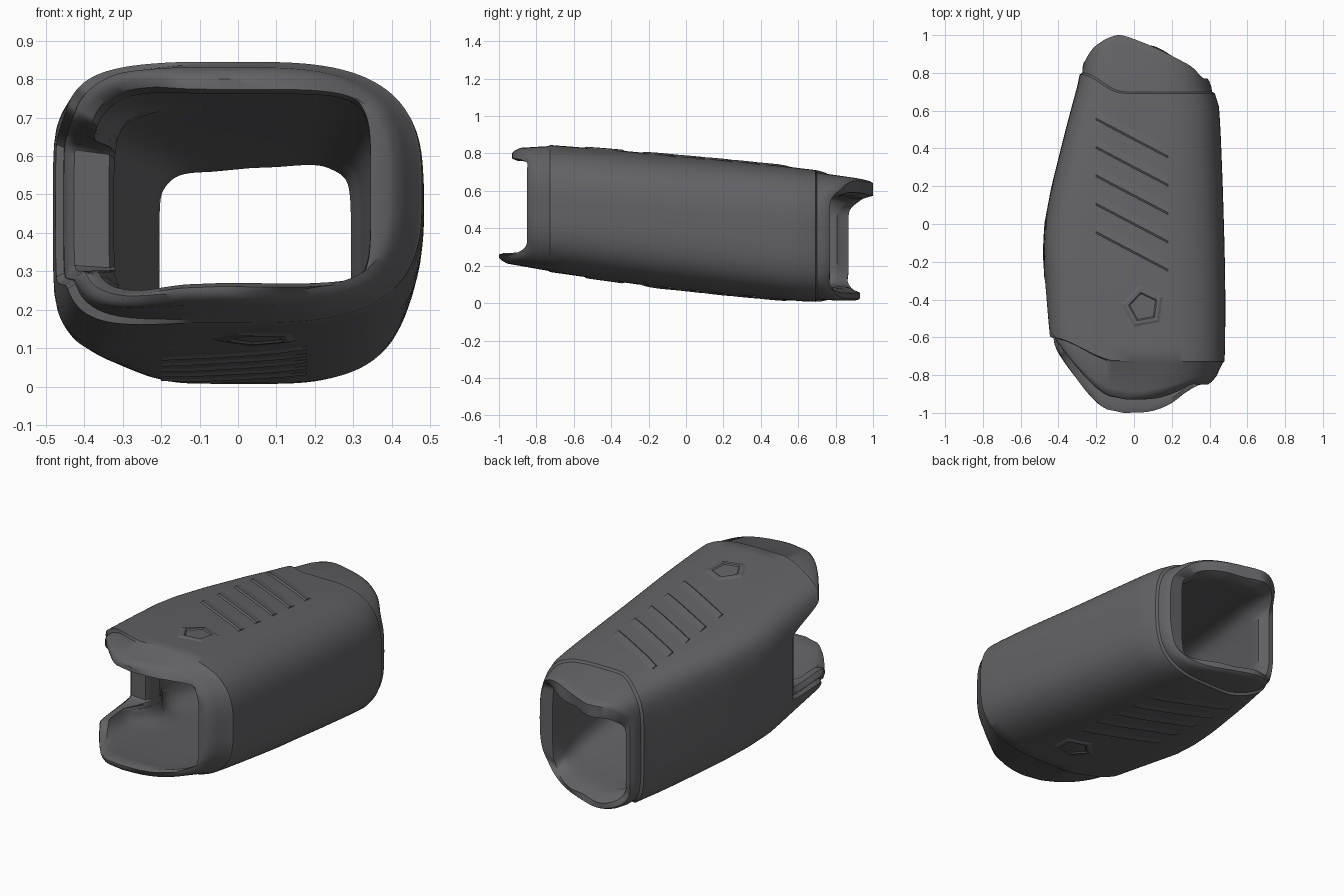
import bpy, bmesh, math

cube = bpy.data.objects.get("Cube")
if cube:
    bpy.data.objects.remove(cube)

grey = bpy.data.materials.new("dark grey rubber")
grey.use_nodes = True
COLOUR = (0.125, 0.125, 0.135, 1)
grey.diffuse_color = COLOUR
grey.node_tree.nodes["Principled BSDF"].inputs["Base Color"].default_value = COLOUR

# Outer size along the sleeve: y, left x, right x, bottom z, top z
STATIONS = [
    (-1.0, -0.42, 0.32, 0.215, 0.82), (-0.85, -0.435, 0.42, 0.185, 0.84),
    (-0.72, -0.45, 0.482, 0.165, 0.845), (-0.4, -0.468, 0.484, 0.12, 0.82),
    (-0.15, -0.483, 0.48, 0.085, 0.797), (0.0, -0.475, 0.476, 0.07, 0.783),
    (0.2, -0.437, 0.47, 0.048, 0.765), (0.5, -0.362, 0.458, 0.02, 0.735),
    (0.62, -0.33, 0.45, 0.01, 0.72), (0.75, -0.295, 0.41, 0.005, 0.705),
    (1.0, -0.25, 0.37, 0.005, 0.66)]
SEGMENTS = 160


def lerp(a, b, t):
    return a + (b - a) * t


def ease(lo, hi, v):
    t = min(1, max(0, (v - lo) / (hi - lo)))
    return t * t * (3 - 2 * t)


def bounds(y):
    y = min(1, max(-1, y))
    for a, b in zip(STATIONS, STATIONS[1:]):
        if y <= b[0]:
            t = (y - a[0]) / (b[0] - a[0])
            return [lerp(p, q, t) for p, q in zip(a[1:], b[1:])]


def squareness(u):
    return 3.0 if u > 0 else 5.2


def unit(angle, n):
    c, s = math.cos(angle), math.sin(angle)
    return (math.copysign(abs(c) ** (2 / n), c), math.copysign(abs(s) ** (2 / n), s))


def outline(angle):
    return unit(angle, squareness(math.cos(angle)))


def place(angle, y, inset, inner=False):
    xl, xr, zb, zt = bounds(y)
    if inner:
        # The left wall thickens into a post just behind its cut-out
        post = ease(-0.5, -0.36, y) * (1 - ease(-0.25, -0.1, y))
        t = (y + 1) / 2
        xl += 0.08 + 0.07 * post + inset
        xr -= lerp(0.09, 0.135, ease(-0.8, 0.5, y)) + inset
        zb += lerp(0.06, 0.085, t) + inset
        zt -= lerp(0.07, 0.12, t) + inset
    else:
        xl, xr, zb, zt = xl + inset, xr - inset, zb + inset, zt - inset
    u, w = unit(angle, 5.5) if inner else outline(angle)
    return ((xl + xr) / 2 + u * (xr - xl) / 2, y, (zb + zt) / 2 + w * (zt - zb) / 2)


def ends(angle):
    """Rounded top and bottom lips, cut back at the two side walls."""
    u, w = outline(angle)
    tip = lerp(-1.0, -0.93, (w + 1) / 2)
    if u > 0:
        front = lerp(-0.85, tip + 0.14 * u * u, ease(0.6, 0.95, abs(w)))
    else:
        front = lerp(-0.36, tip + 0.33 * abs(u) ** 2.3, ease(0.5, 0.7, abs(w)))
    tip = lerp(0.93, 1.0, (w + 1) / 2)
    drop = 0.2 * ((u + 0.45) / 1.45) ** 1.3 if u > -0.45 else 0.3 * (-0.45 - u) ** 2
    side = 0.77 if u > 0 else 0.87
    back = lerp(side, tip - drop, ease(0.5, 0.85, abs(w)))
    return front, back


def finish(bm, name, smooth=True):
    bmesh.ops.recalc_face_normals(bm, faces=bm.faces)
    mesh = bpy.data.meshes.new(name)
    bm.to_mesh(mesh)
    bm.free()
    mesh.materials.append(grey)
    obj = bpy.data.objects.new(name, mesh)
    bpy.context.collection.objects.link(obj)
    if smooth:
        bpy.ops.object.select_all(action='DESELECT')
        obj.select_set(True)
        bpy.context.view_layer.objects.active = obj
        bpy.ops.object.shade_smooth_by_angle(angle=math.radians(40))


# Hollow sleeve: each column runs out along the outside and back along the inside
bm = bmesh.new()
columns = []
for i in range(SEGMENTS):
    a = 2 * math.pi * i / SEGMENTS
    f, b = ends(a)
    u = outline(a)[0]
    step = 0.005 + 0.015 * ease(0, 1, -u)
    seam_f = max(-0.735 + 0.13 * ease(0.2, 1, -u), f + 0.06)
    seam_b = min(0.7 + 0.1 * ease(0.3, 1, -u), b - 0.06)
    path = [(f, step + 0.024), (f + 0.015, step + 0.01), (f + 0.045, step),
            (seam_f, step), (seam_f + 0.008, 0)]
    path += [(lerp(seam_f, seam_b, k / 18), 0) for k in range(1, 18)]
    path += [(seam_b - 0.008, 0), (seam_b, 0.012), (b - 0.045, 0.008),
             (b - 0.015, 0.01), (b, 0.018)]
    column = [bm.verts.new(place(a, y, d)) for y, d in path]
    inside = [(b, -0.035), (b - 0.05, -0.01)]
    inside += [(lerp(b, f, k / 20), 0) for k in range(1, 20)]
    inside += [(f + 0.03, 0), (f, -0.015)]
    column += [bm.verts.new(place(a, y, d, True)) for y, d in inside]
    columns.append(column)
for i, col in enumerate(columns):
    nxt = columns[(i + 1) % SEGMENTS]
    for k in range(len(col)):
        m = (k + 1) % len(col)
        bm.faces.new((col[k], nxt[k], nxt[m], col[m]))
finish(bm, "sleeve")


def surface(x, y, side, lift):
    """Point above the top (side 1) or below the bottom (side -1)."""
    xl, xr, zb, zt = bounds(y)
    u = (x - (xl + xr) / 2) / ((xr - xl) / 2)
    n = squareness(u)
    h = (1 - min(1, abs(u)) ** n) ** (1 / n)
    return (x, y, (zb + zt) / 2 + side * (h * (zt - zb) / 2 + lift))


# Slanted grip ridges, each a wedge that fades into the surface
def grip_ridges(side, name):
    bm = bmesh.new()
    for j in range(5):
        y0 = -0.14 + 0.15 * j
        rows = []
        for k in range(7):
            t = k / 6
            x, y = lerp(-0.2, 0.18, t), y0 - 0.2 * t + 0.08
            rows.append([bm.verts.new(surface(x, y + dy, side, lift))
                         for dy, lift in ((0, -0.006), (0.02, 0.007), (0.09, -0.004))])
        for p, q in zip(rows, rows[1:]):
            for n in range(3):
                m = (n + 1) % 3
                bm.faces.new((p[n], q[n], q[m], p[m]))
        bm.faces.new(rows[0])
        bm.faces.new(rows[-1])
    finish(bm, name)


# Five-sided thumb mark with a low raised border
def thumb_mark(side, name):
    bm = bmesh.new()
    rings = []
    for r, lift in ((0.13, -0.005), (0.1, 0.006), (0.08, 0.006), (0.065, -0.005)):
        ring = []
        for k in range(5):
            a = 2 * math.pi * k / 5 + 0.5
            ring.append(bm.verts.new(surface(0.05 + r * math.cos(a),
                                             -0.44 + r * math.sin(a), side, lift)))
        rings.append(ring)
    for p, q in zip(rings, rings[1:]):
        for k in range(5):
            m = (k + 1) % 5
            bm.faces.new((p[k], p[m], q[m], q[k]))
    finish(bm, name, False)


for side, word in ((1, "top"), (-1, "bottom")):
    grip_ridges(side, word + "_grip_ridges")
    thumb_mark(side, word + "_thumb_mark")
